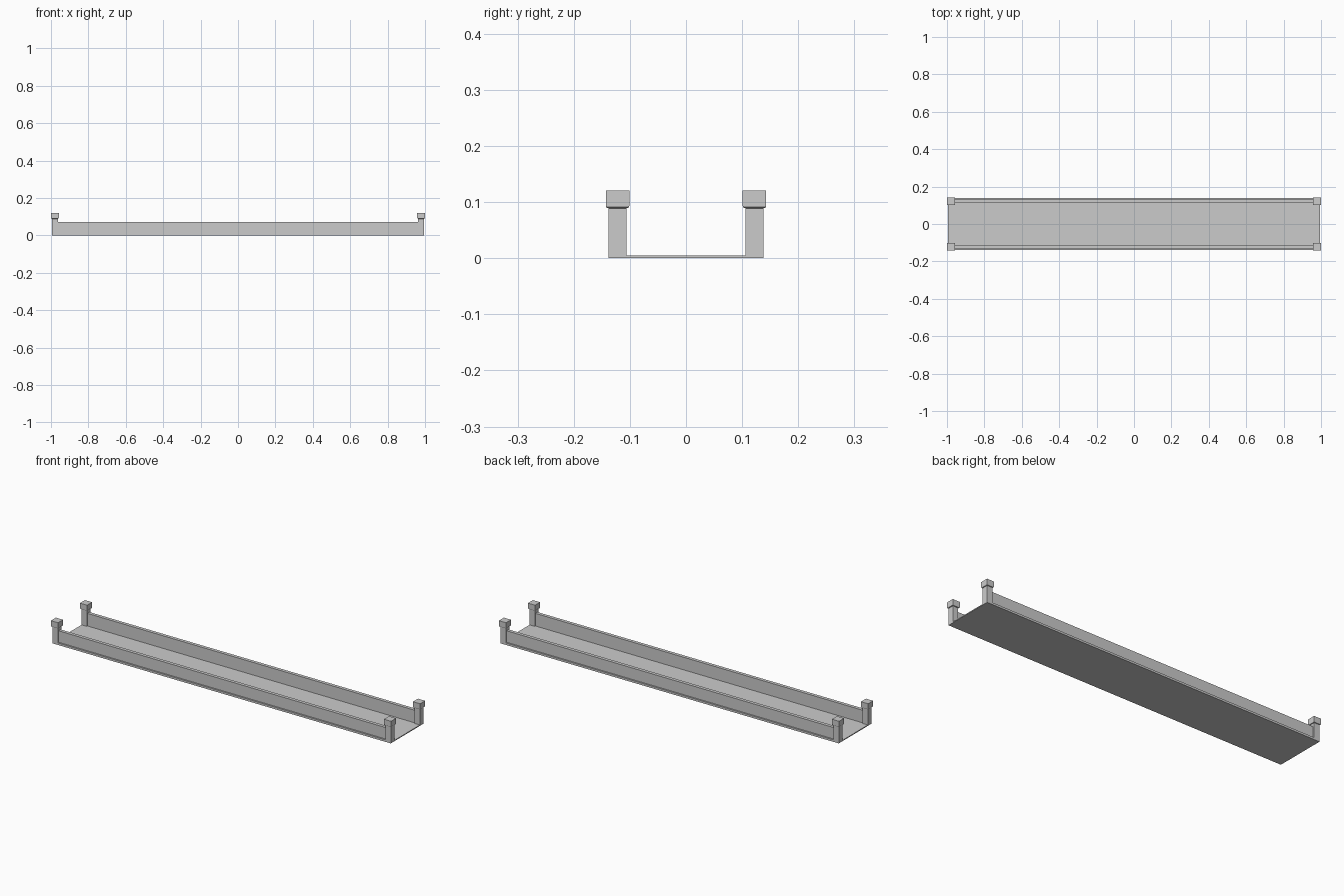
import bpy, bmesh

# Remove the default cube
cube = bpy.data.objects.get("Cube")
if cube:
    bpy.data.objects.remove(cube, do_unlink=True)

# Single stone colour
stone = bpy.data.materials.new("grey_stone")
stone.use_nodes = True
GREY = (0.6, 0.6, 0.6, 1.0)
stone.diffuse_color = GREY
stone.node_tree.nodes["Principled BSDF"].inputs["Base Color"].default_value = GREY


def finish(name, bm):
    bmesh.ops.recalc_face_normals(bm, faces=bm.faces)
    mesh = bpy.data.meshes.new(name)
    bm.to_mesh(mesh)
    bm.free()
    mesh.materials.append(stone)
    obj = bpy.data.objects.new(name, mesh)
    bpy.context.collection.objects.link(obj)
    return obj


def box(name, x0, x1, y0, y1, z0, z1):
    bm = bmesh.new()
    bmesh.ops.create_cube(bm, size=1)
    for v in bm.verts:
        v.co.x = x1 if v.co.x > 0 else x0
        v.co.y = y1 if v.co.y > 0 else y0
        v.co.z = z1 if v.co.z > 0 else z0
    return finish(name, bm)


def square_stack(name, cx, cy, profile):
    """Square solid lofted through (half width, height) pairs."""
    bm = bmesh.new()
    rings = []
    for h, z in profile:
        rings.append([bm.verts.new((cx + sx * h, cy + sy * h, z))
                      for sx, sy in ((-1, -1), (1, -1), (1, 1), (-1, 1))])
    for low, high in zip(rings, rings[1:]):
        for i in range(4):
            j = (i + 1) % 4
            bm.faces.new((low[i], low[j], high[j], high[i]))
    bm.faces.new(rings[0][::-1])
    bm.faces.new(rings[-1])
    return finish(name, bm)


POST_X, POST_Y, POST_R = 0.979, 0.122, 0.0157
END = POST_X + POST_R
SIDE = POST_Y + POST_R

# Walkway
box("deck", -END, END, -SIDE, SIDE, 0, 0.005)

for side, s in (("front", -1), ("back", 1)):
    # Parapet with a plinth along its outer foot
    ys = sorted((s * 0.112, s * 0.130))
    box(side + "_parapet", -POST_X, POST_X, *ys, 0.003, 0.072)
    ys = sorted((s * 0.112, s * SIDE))
    box(side + "_plinth", -POST_X, POST_X, *ys, 0.001, 0.011)

    # End posts with chamfered caps
    for end, e in (("right", -1), ("left", 1)):
        tag = side + "_" + end
        square_stack(tag + "_post", e * POST_X, s * POST_Y,
                     [(POST_R, 0), (POST_R, 0.090)])
        square_stack(tag + "_cap", e * POST_X, s * POST_Y,
                     [(POST_R, 0.089), (0.0195, 0.090),
                      (0.021, 0.093), (0.021, 0.121)])
